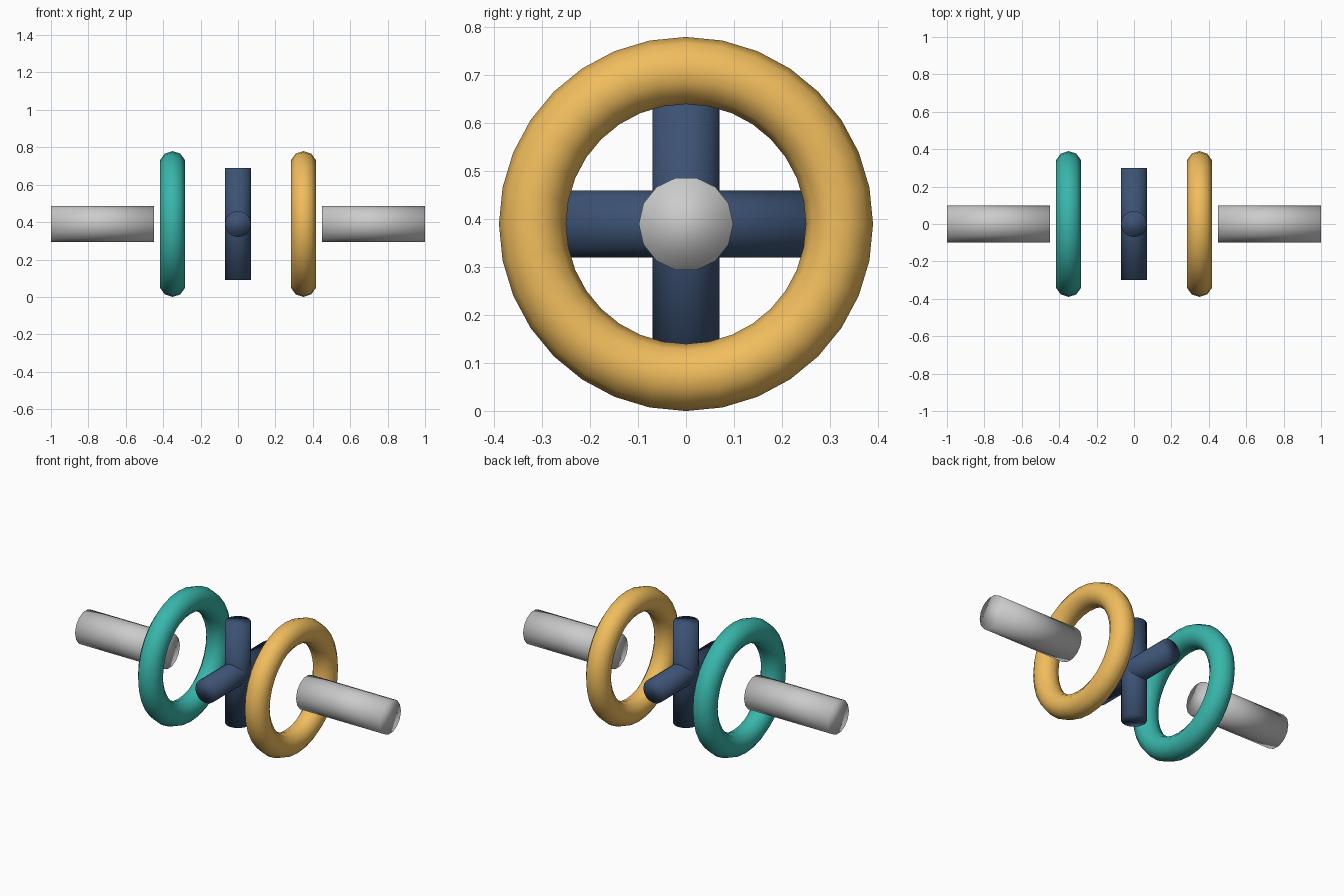
import bpy
from math import pi

if "Cube" in bpy.data.objects:
    bpy.data.objects.remove(bpy.data.objects["Cube"])

CZ = 0.39  # height of the shared axis


def paint(obj, name, rgb):
    mat = bpy.data.materials.new(name)
    mat.diffuse_color = (*rgb, 1)
    mat.use_nodes = True
    mat.node_tree.nodes["Principled BSDF"].inputs["Base Color"].default_value = mat.diffuse_color
    obj.data.materials.append(mat)


def smooth(obj):
    for p in obj.data.polygons:
        p.use_smooth = True


def rod(name, radius, length, sides, loc, rot):
    bpy.ops.mesh.primitive_cylinder_add(vertices=sides, radius=radius, depth=length,
                                        location=loc, rotation=rot)
    obj = bpy.context.object
    obj.name = name
    smooth(obj)
    return obj


def ring(name, x, rgb):
    bpy.ops.mesh.primitive_torus_add(major_radius=0.32, minor_radius=0.07,
                                     major_segments=32, minor_segments=10,
                                     location=(x, 0, CZ), rotation=(0, pi / 2, 0))
    obj = bpy.context.object
    obj.name = name
    smooth(obj)
    paint(obj, name + "_colour", rgb)


# Shafts and yoke rings on either side
for side, s, rgb in (("left", -1, (0.04, 0.47, 0.41)),
                     ("right", 1, (0.88, 0.51, 0.11))):
    rod(side + "_shaft", 0.0985, 0.55, 14, (s * 0.725, 0, CZ), (0, pi / 2, 0))
    ring(side + "_yoke_ring", s * 0.35, rgb)

# Centre cross: one upright pin, one front-to-back pin
for name, rot in (("upright_cross_pin", (0, 0, 0)),
                  ("level_cross_pin", (pi / 2, 0, 0))):
    pin = rod(name, 0.07, 0.6, 16, (0, 0, CZ), rot)
    paint(pin, name + "_colour", (0.045, 0.085, 0.175))
